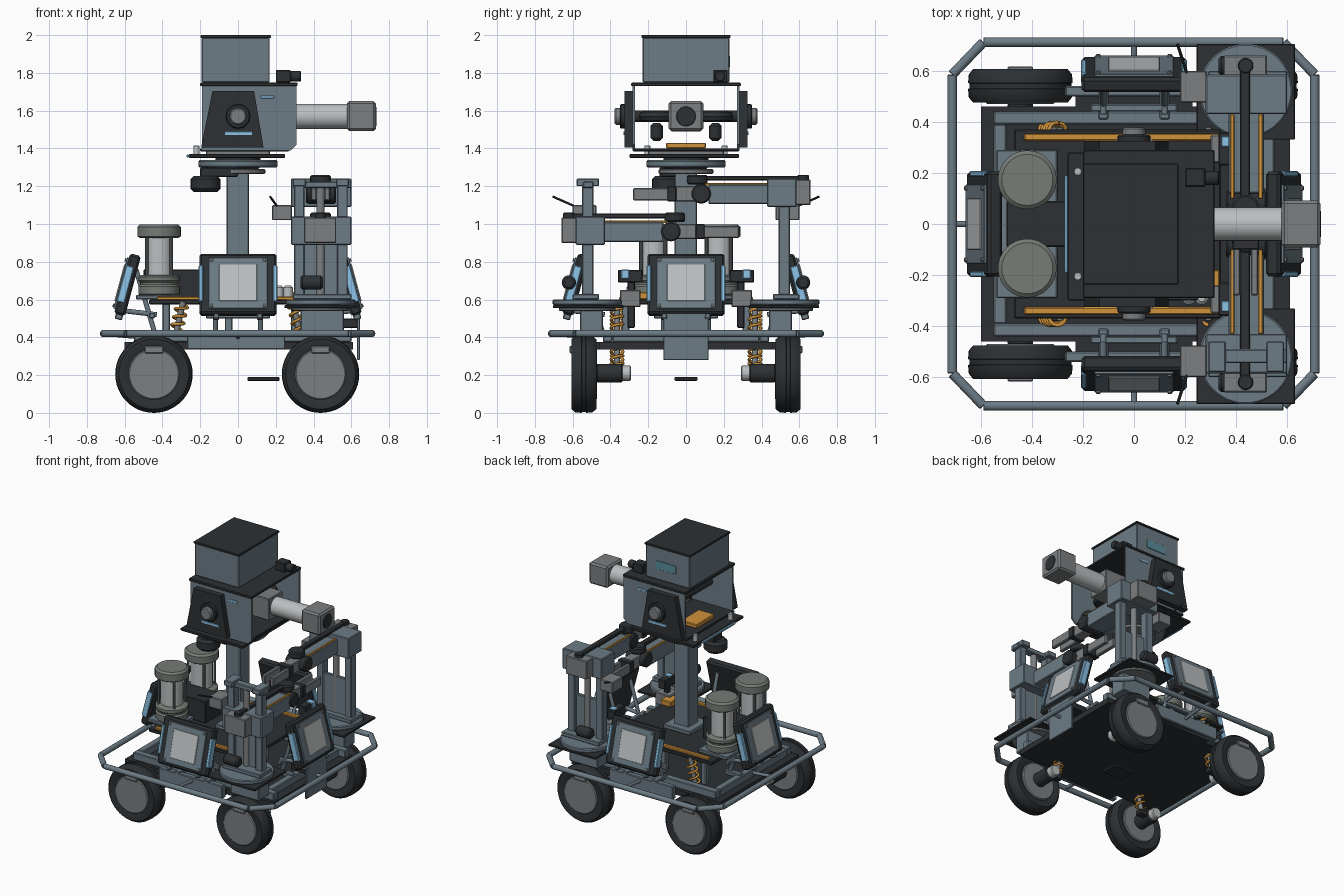
import bpy, bmesh
from math import pi, cos, sin, radians
from mathutils import Matrix, Vector

if "Cube" in bpy.data.objects:
    bpy.data.objects.remove(bpy.data.objects["Cube"])

def mat(name, c):
    m = bpy.data.materials.new(name)
    m.diffuse_color = (*c, 1)
    m.use_nodes = True
    m.node_tree.nodes["Principled BSDF"].inputs["Base Color"].default_value = m.diffuse_color
    return m

STEEL = mat("steel", (.15, .2, .235)); DARK = mat("dark", (.026, .03, .034))
GREY = mat("mid_grey", (.2, .21, .22)); PALE = mat("pale", (.5, .52, .53))
ORANGE = mat("orange", (.63, .29, .042)); BLUE = mat("light_blue", (.26, .55, .8))
TEAL = mat("teal", (.1, .27, .33)); CAP = mat("cap_grey", (.18, .2, .18))
I = Matrix.Identity(4)

def finish(name, bm, m, M=I, smooth=False):
    bmesh.ops.recalc_face_normals(bm, faces=bm.faces)
    me = bpy.data.meshes.new(name)
    bm.to_mesh(me); bm.free()
    me.materials.append(m)
    o = bpy.data.objects.new(name, me)
    bpy.context.collection.objects.link(o)
    o.matrix_world = M
    if smooth:
        bpy.ops.object.select_all(action='DESELECT')
        o.select_set(True); bpy.context.view_layer.objects.active = o
        bpy.ops.object.shade_smooth_by_angle(angle=radians(35))
    return o

def box(name, x0, x1, y0, y1, z0, z1, m=STEEL, M=I, bevel=0.005):
    bm = bmesh.new()
    bmesh.ops.create_cube(bm, size=1)
    c = Vector(((x0+x1)/2, (y0+y1)/2, (z0+z1)/2))
    bmesh.ops.transform(bm, verts=bm.verts, matrix=Matrix.Translation(c) @ Matrix.Diagonal((abs(x1-x0), abs(y1-y0), abs(z1-z0), 1)))
    b = min(bevel, .2*min(abs(x1-x0), abs(y1-y0), abs(z1-z0)))
    bmesh.ops.bevel(bm, geom=bm.edges[:], offset=b, segments=1, affect='EDGES')
    return finish(name, bm, m, M)

def lathe(name, prof, p, axis, m=STEEL, M=I, seg=32):
    # profile of (radius, height) turned about an axis through p
    bm = bmesh.new()
    R = Matrix.Translation(p) @ Vector(axis).to_track_quat('Z', 'Y').to_matrix().to_4x4()
    rings = [[bm.verts.new(R @ Vector((r*cos(2*pi*i/seg), r*sin(2*pi*i/seg), h))) for i in range(seg)] for r, h in prof]
    for a, b in zip(rings, rings[1:]):
        for i in range(seg):
            j = (i+1) % seg
            bm.faces.new((a[i], a[j], b[j], b[i]))
    bm.faces.new(rings[0]); bm.faces.new(rings[-1])
    return finish(name, bm, m, M, True)

def rod(name, a, b, r, m=STEEL, M=I, bev=None, seg=20):
    d = Vector(b) - Vector(a)
    L = d.length
    e = min(r*.15, L*.2) if bev is None else bev
    return lathe(name, [(r-e, 0), (r, e), (r, L-e), (r-e, L)], a, d, m, M, seg)

def prism(name, pts, h0, h1, m, axis='z'):
    bm = bmesh.new()
    put = (lambda a, b, h: (a, b, h)) if axis == 'z' else (lambda a, b, h: (a, h, b))
    lo, hi = ([bm.verts.new(put(a, b, h)) for a, b in pts] for h in (h0, h1))
    bm.faces.new(lo); bm.faces.new(hi)
    for i in range(len(pts)):
        j = (i+1) % len(pts)
        bm.faces.new((lo[i], lo[j], hi[j], hi[i]))
    return finish(name, bm, m)

def spring(name, a, b, r, wire, turns, m):
    a, d = Vector(a), Vector(b)-Vector(a)
    q = d.to_track_quat('Z', 'Y')
    n = turns*12
    cu = bpy.data.curves.new(name, 'CURVE'); cu.dimensions = '3D'
    cu.bevel_depth = wire; cu.bevel_resolution = 1
    s = cu.splines.new('POLY'); s.points.add(n)
    for i in range(n+1):
        t = 2*pi*i/12
        s.points[i].co = (*(a + q @ Vector((r*cos(t), r*sin(t), d.length*i/n))), 1)
    cu.materials.append(m)
    bpy.context.collection.objects.link(bpy.data.objects.new(name, cu))

# chassis plate notched for the wheels
q = [(.61, .46), (.23, .46), (.23, .53), (-.23, .53), (-.23, .46), (-.6, .46)]
prism("chassis_plate", q + [(x, -y) for x, y in reversed(q)], .335, .375, DARK)
for s in (-1, 1):
    box("side_rail", -.55, .6, s*.39, s*.44, .375, .43)
    box("cross_rail", s*.5, s*.55, -.39, .39, .375, .43)
    box("sill", -.27, .25, s*.5, s*.54, .335, .43)
    box("deck_edge_bar", -.43, .34, s*.325, s*.355, .585, .615, ORANGE)
    for x in (-.38, -.05, .3):
        box("deck_post", x-.02, x+.02, s*.3, s*.34, .4, .59)
    rod("bumper_strut_side", (0, s*.71, .42), (0, s*.5, .4), .012)
    rod("bumper_strut_end", (s*.72, 0, .42), (s*.5, 0, .4), .012)
box("upper_deck", -.47, .34, -.37, .37, .575, .6, DARK)
box("deck_tray", -.54, -.3, -.29, .29, .6, .625)
box("battery_box", -.5, -.2, -.09, .09, .6, .76, DARK)
box("lower_sensor", .05, .22, -.06, .06, .17, .19, DARK)
box("front_skirt", .63, .645, -.12, .12, .28, .54, STEEL)
box("front_beam", .5, .64, -.1, .1, .45, .5, DARK)

# octagonal bumper tube
ring = [(-.59, -.712), (.585, -.712), (.708, -.585), (.708, .585), (.585, .712), (-.59, .712), (-.712, .585), (-.712, -.585)]
for i in range(8):
    a, b = ring[i], ring[(i+1) % 8]
    rod("bumper_tube", (*a, .42), (*b, .42), .019, bev=.003)

# wheels, hub motors and suspension
tyre = [(.13, -.055), (.15, -.066), (.185, -.066), (.202, -.045), (.205, -.012), (.2, -.01), (.2, .01),
        (.205, .012), (.202, .045), (.185, .066), (.15, .066), (.13, .055)]
for s in (-1, 1):
    for x in (-.445, .437):
        lathe("tyre", tyre, (x, s*.541, .205), (0, s, 0), DARK, seg=48)
        rod("wheel_hub", (x, s*.47, .205), (x, s*.607, .205), .135, GREY, bev=.006, seg=40)
        box("wheel_clip", x-.05, x+.05, s*.56, s*.617, .315, .355, GREY)
        rod("hub_motor", (x, s*.475, .21), (x, s*.335, .21), .05, DARK)
        rod("motor_end", (x, s*.345, .21), (x, s*.29, .21), .04, PALE)
        d = 1 if x > 0 else -1
        spring("suspension_spring", (d*.37, s*.365, .24), (d*.295, s*.365, .575), .032, .008, 8, ORANGE)
        rod("damper", (d*.375, s*.365, .21), (d*.29, s*.365, .59), .016, GREY)
        box("suspension_arm", min(x, d*.36)-.02, max(x, d*.36)+.02, s*.34, s*.39, .19, .23, DARK)

# four tilted armour plates with brackets
for k in range(4):
    Z = Matrix.Rotation(k*pi/2, 4, 'Z')
    M = Z @ Matrix.Translation((0, -.585, .678)) @ Matrix.Rotation(radians(-15), 4, 'X')
    box("armour_plate", -.205, .205, -.03, .03, -.165, .165, DARK, M, .012)
    box("armour_face", -.155, .155, -.04, -.028, -.14, .14, STEEL, M)
    box("armour_target", -.1, .1, -.045, -.036, -.1, .1, PALE, M, .002)
    for s in (-1, 1):
        box("armour_light", s*.185, s*.208, -.034, .01, -.1, .1, BLUE, M)
        for z in (-.125, .125):
            rod("armour_screw", (s*.14, -.048, z), (s*.14, -.03, z), .009, GREY, M)
        box("armour_foot", s*.1, s*.13, -.02, .02, -.19, -.16, STEEL, M)
        rod("bracket_brace", (s*.12, -.54, .76), (s*.12, -.44, .42), .013, STEEL, Z)
        rod("bracket_lower", (s*.12, -.6, .54), (s*.12, -.43, .52), .013, STEEL, Z)
        box("bracket_base", s*.1, s*.14, -.54, -.41, .41, .44, STEEL, Z)
    box("bracket_bar", -.17, .17, -.47, -.44, .5, .53, STEEL, Z)

# two glass canisters
for s in (-1, 1):
    x, y = -.418, s*.173
    lathe("canister_base", [(.1, .62), (.11, .63), (.11, .67), (.1, .68), (.1, .69), (.11, .7), (.11, .72), (.09, .73)], (x, y, 0), (0, 0, 1), CAP)
    rod("canister_glass", (x, y, .72), (x, y, .94), .075, PALE)
    lathe("canister_cap", [(.1, .925), (.115, .935), (.115, .985), (.1, .998)], (x, y, 0), (0, 0, 1), CAP)
    for i in range(4):
        a = pi/4 + i*pi/2
        px, py = x+.09*cos(a), y+.09*sin(a)
        rod("canister_post", (px, py, .71), (px, py, .94), .009, GREY, seg=10)

# mast and turntable
box("mast", -.06, .057, -.06, .057, .6, 1.28)
box("mast_foot", -.11, .11, -.11, .11, .6, .63)
rod("lower_bearing", (0, 0, 1.265), (0, 0, 1.29), .145, GREY, seg=40)
rod("bearing_neck", (0, 0, 1.285), (0, 0, 1.38), .12, DARK)
rod("turntable_ring", (0, 0, 1.3), (0, 0, 1.338), .21, STEEL, seg=48)
box("turntable_plate", -.26, .25, -.3, .28, 1.35, 1.37, DARK)
rod("yaw_motor", (-.172, -.1, 1.17), (-.172, -.1, 1.255), .08, DARK, bev=.018)
box("yaw_motor_mount", -.2, 0, -.14, -.04, 1.25, 1.3, DARK)

# open turret shell
box("turret_floor", -.2, .27, -.28, .28, 1.385, 1.4, DARK)
box("turret_roof", -.2, .315, -.29, .29, 1.73, 1.748, DARK)
box("floor_spacer", -.17, .17, -.2, .2, 1.365, 1.39, GREY)
box("floor_controller", -.16, -.03, -.105, .105, 1.4, 1.43, ORANGE)
box("rear_light", -.272, -.26, -.19, .19, 1.352, 1.368, BLUE)
for s in (-1, 1):
    prism("turret_wall", [(-.19, 1.39), (.28, 1.39), (.31, 1.42), (.31, 1.74), (-.19, 1.74)], s*.27, s*.283, STEEL, 'y')
    prism("side_cover", [(-.195, 1.405), (.135, 1.405), (.085, 1.705), (-.135, 1.705)], s*.283, s*.325, DARK, 'y')
    rod("side_pivot_ring", (0, s*.32, 1.57), (0, s*.35, 1.57), .065, DARK)
    rod("side_pivot", (0, s*.34, 1.57), (0, s*.378, 1.57), .045, GREY)
    box("side_light", -.07, .075, s*.32, s*.33, 1.47, 1.49, BLUE)
    box("wall_light", .12, .19, s*.28, s*.287, 1.665, 1.68, BLUE)
    rod("feed_motor", (.1, s*.155, 1.44), (.1, s*.155, 1.535), .032, DARK, bev=.015)
    rod("rear_post", (-.22, s*.205, 1.36), (-.22, s*.205, 1.415), .016, PALE)
    lathe("flywheel", [(.06, -.03), (.09, -.022), (.1, 0), (.09, .022), (.06, .03)], (.1, s*.15, 1.57), (0, 0, 1), DARK)
rod("pitch_axle", (0, -.3, 1.57), (0, .3, 1.57), .03, DARK)

# barrel and muzzle
box("barrel_block", .02, .31, -.08, .08, 1.49, 1.65, GREY)
rod("barrel", (.3, 0, 1.57), (.6, 0, 1.57), .066, PALE, seg=32)
box("muzzle", .577, .73, -.092, .092, 1.493, 1.65, GREY, I, .012)
rod("muzzle_bore", (.72, 0, 1.57), (.733, 0, 1.57), .052, DARK)

# ammunition box and roof camera
box("top_box", -.192, .168, -.23, .23, 1.75, 1.988)
box("top_box_lid", -.198, .174, -.236, .236, 1.985, 2, DARK)
box("top_box_panel", -.08, .08, .228, .234, 1.83, 1.89, TEAL)
box("roof_camera", .2, .28, .145, .22, 1.75, 1.815, DARK)
rod("camera_lens", (.27, .18, 1.782), (.333, .18, 1.782), .028, DARK)

# two lifting arms: same tower, carriage at different height
for s, z in ((-1, .89), (1, 1.09)):
    Y = lambda v: s*v
    box("tower_base_plate", .245, .63, Y(.33), Y(.705), .555, .57, DARK)
    rod("tower_turntable", (.437, Y(.522), .57), (.437, Y(.522), .6), .184, STEEL, seg=48)
    rod("tower_bearing", (.437, Y(.522), .54), (.437, Y(.522), .557), .15, GREY, seg=40)
    box("tower_pedestal", .33, .56, Y(.44), Y(.56), .41, .55)
    box("tower_foot", .29, .6, Y(.46), Y(.6), .6, .63)
    box("tower_panel", .33, .55, Y(.5), Y(.525), .6, .9)
    for x in (.325, .553):
        box("tower_post", x-.028, x+.028, Y(.49), Y(.55), .6, 1.22)
        box("post_cap", x-.035, x+.035, Y(.46), Y(.58), 1.2, 1.24)
    box("tower_crossbar", .29, .6, Y(.49), Y(.545), 1.19, 1.225)
    rod("lift_screw", (.437, Y(.52), .6), (.437, Y(.52), 1.2), .022, GREY)
    rod("lift_motor", (.33, Y(.62), .69), (.45, Y(.62), .69), .038, DARK, bev=.012)
    box("carriage", .28, .6, Y(.43), Y(.585), z, z+.15)
    box("carriage_block", .35, .52, Y(.58), Y(.66), z+.01, z+.145, GREY)
    box("arm_beam", .37, .51, Y(.12), Y(.45), z+.015, z+.12)
    for x in (.385, .495):
        box("arm_strip", x-.008, x+.008, Y(.1), Y(.43), z+.115, z+.128, ORANGE)
    box("arm_top_bar", .415, .455, Y(.02), Y(.62), z+.14, z+.165, DARK)
    rod("arm_roller", (.437, Y(.62), z+.13), (.437, Y(.62), z+.17), .03, DARK)
    rod("arm_pivot", (.437, Y(.06), z+.12), (.437, Y(.06), z+.17), .055, DARK)
    rod("arm_elbow", (.36, Y(.08), z+.07), (.52, Y(.08), z+.07), .052, DARK)
    box("wrist", .4, .475, Y(-.06), Y(.08), z+.03, z+.11, GREY)
    for dx in (-.035, .035):
        box("gripper_finger", .437+dx-.014, .437+dx+.014, Y(-.28), Y(-.05), z+.035, z+.1, GREY)
    box("gripper_palm", .385, .49, Y(-.1), Y(-.05), z+.03, z+.11, DARK)
    # side radio with antenna
    box("radio_box", .18, .285, Y(.475), Y(.6), 1.02, 1.1, GREY)
    rod("antenna", (.21, Y(.58), 1.09), (.17, Y(.705), 1.145), .006, DARK, seg=8)
    # forward deck fittings
    box("deck_lamp_post", .34, .37, Y(.27), Y(.31), .45, .7, DARK)
    box("deck_lamp", .33, .39, Y(.23), Y(.36), .69, .757, DARK)
    box("deck_lamp_light", .34, .395, Y(.3), Y(.345), .71, .76, BLUE)
    box("deck_block", .3, .42, Y(.24), Y(.35), .56, .65, GREY)

# small air fittings and controller on the deck
for x in (.215, .265):
    rod("air_fitting", (x, -.29, .6), (x, -.29, .675), .026, PALE, bev=.012)
box("deck_controller", .25, .335, -.285, -.18, .6, .64, ORANGE)
